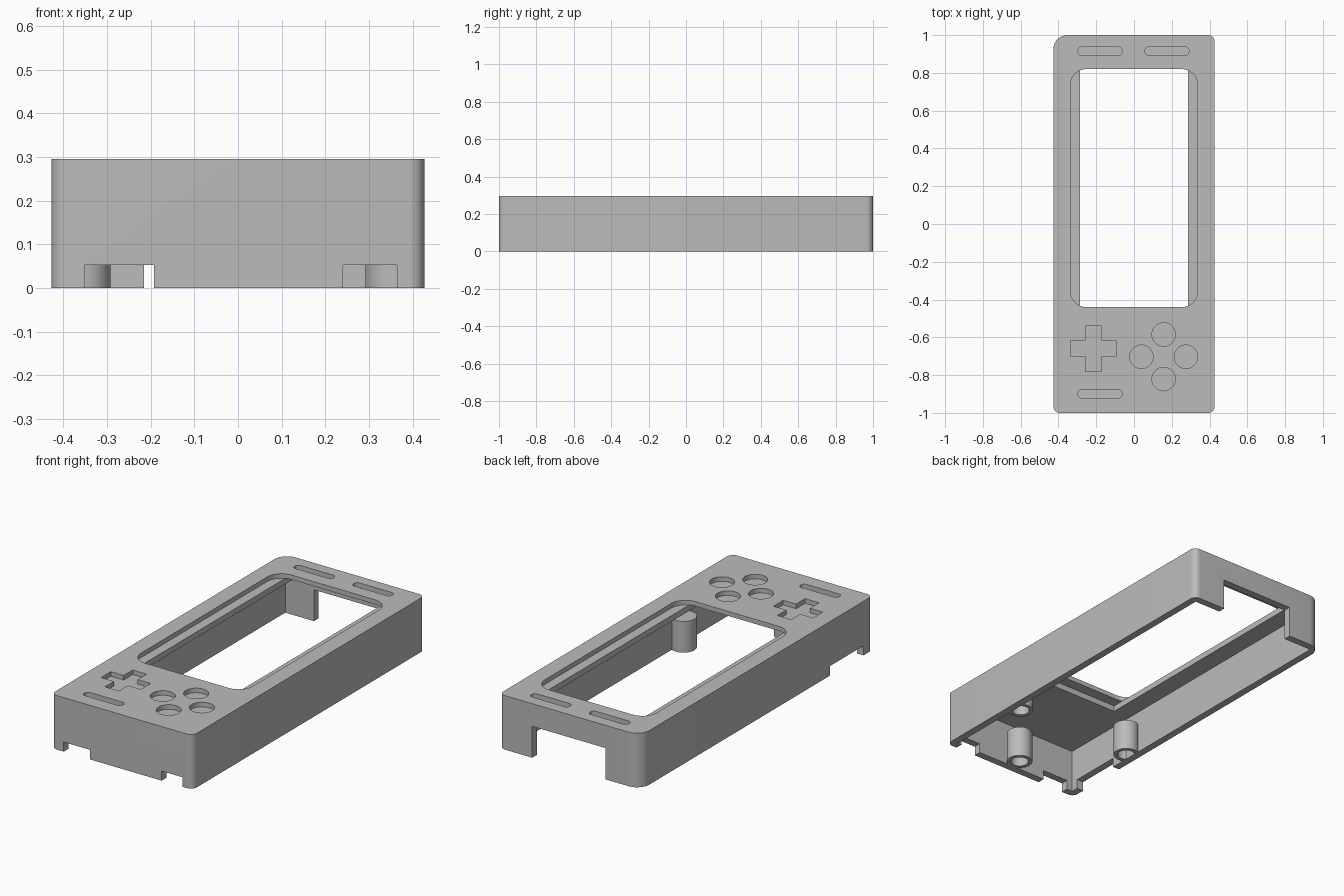
import bpy, bmesh
from math import cos, sin, pi

cube = bpy.data.objects.get("Cube")
if cube:
    bpy.data.objects.remove(cube, do_unlink=True)

grey = bpy.data.materials.new("matte grey")
grey.use_nodes = True
COLOUR = (0.5, 0.5, 0.5, 1)
grey.diffuse_color = COLOUR
grey.node_tree.nodes["Principled BSDF"].inputs["Base Color"].default_value = COLOUR

HEIGHT = 0.295
CEILING = 0.238   # underside of the top plate
SKIN = 0.27       # floor of the button pockets and window recess
OVER = 0.4        # cutters reach past the surface


def prism(name, outline, z0, z1):
    """Extrude a flat outline between two heights."""
    bm = bmesh.new()
    face = bm.faces.new([bm.verts.new((x, y, z0)) for x, y in outline])
    top = bmesh.ops.extrude_face_region(bm, geom=[face])["geom"]
    moved = [v for v in top if isinstance(v, bmesh.types.BMVert)]
    bmesh.ops.translate(bm, verts=moved, vec=(0, 0, z1 - z0))
    bmesh.ops.recalc_face_normals(bm, faces=bm.faces)
    mesh = bpy.data.meshes.new(name)
    bm.to_mesh(mesh)
    bm.free()
    mesh.materials.append(grey)
    obj = bpy.data.objects.new(name, mesh)
    bpy.context.collection.objects.link(obj)
    return obj


def rect(x0, x1, y0, y1, radii=(0, 0, 0, 0), steps=10):
    """Rectangle; radii run back-right, back-left, front-left, front-right in plan."""
    pts = []
    corners = ((x1, y1, -1, -1), (x0, y1, 1, -1), (x0, y0, 1, 1), (x1, y0, -1, 1))
    for i, ((x, y, sx, sy), r) in enumerate(zip(corners, radii)):
        if r == 0:
            pts.append((x, y))
            continue
        for k in range(steps + 1):
            a = (i + k / steps) * pi / 2
            pts.append((x + sx * r + r * cos(a), y + sy * r + r * sin(a)))
    return pts


def circle(x, y, r, n=48):
    return [(x + r * cos(2 * pi * k / n), y + r * sin(2 * pi * k / n)) for k in range(n)]


def plus(x, y, a, w):
    """Cross with arm length a and half width w."""
    quarter = [(a, -w), (a, w), (w, w)]
    pts = []
    for _ in range(4):
        pts += [(x + u, y + v) for u, v in quarter]
        quarter = [(-v, u) for u, v in quarter]
    return pts


def cut(target, outline, z0, z1):
    cutter = prism("cutter", outline, z0, z1)
    cutter.hide_render = True
    mod = target.modifiers.new("cut", "BOOLEAN")
    mod.operation = "DIFFERENCE"
    mod.solver = "EXACT"
    mod.object = cutter
    bpy.context.view_layer.objects.active = target
    bpy.ops.object.modifier_apply(modifier=mod.name)
    bpy.data.objects.remove(cutter, do_unlink=True)


def smooth(obj):
    bpy.ops.object.select_all(action="DESELECT")
    obj.select_set(True)
    bpy.context.view_layer.objects.active = obj
    bpy.ops.object.shade_smooth_by_angle(angle=pi / 6)


# Shell with one larger corner, hollow from below
shell = prism("case_shell", rect(-0.427, 0.427, -1, 1, (0.035, 0.075, 0.035, 0.035)), 0, HEIGHT)
cut(shell, rect(-0.387, 0.387, -0.96, 0.96), -0.1, CEILING)

# Screen window: rounded opening in the skin, longer straight opening beneath
cut(shell, rect(-0.337, 0.337, -0.44, 0.82, (0.085,) * 4), SKIN, OVER)
cut(shell, rect(-0.285, 0.285, -0.5, 0.88), 0.2, SKIN)

# Pockets for the cross pad, round buttons and slots
cut(shell, plus(-0.215, -0.66, 0.12, 0.042), SKIN, OVER)
for dx, dy in ((1, 0), (-1, 0), (0, 1), (0, -1)):
    cut(shell, circle(0.157 + 0.118 * dx, -0.703 + 0.118 * dy, 0.062), SKIN, OVER)
for x, y in ((-0.18, -0.899), (-0.18, 0.915), (0.175, 0.915)):
    cut(shell, rect(x - 0.117, x + 0.117, y - 0.022, y + 0.022, (0.02,) * 4, 6), SKIN, OVER)

# Notches in the lower edge: two in front, one on the right side, a tall one behind
cut(shell, rect(-0.352, -0.193, -1.1, -0.9), -0.1, 0.052)
cut(shell, rect(0.24, 0.364, -1.1, -0.9), -0.1, 0.052)
cut(shell, rect(-0.5, -0.36, -0.92, -0.63), -0.1, 0.052)
cut(shell, rect(-0.215, 0.228, 0.9, 1.1), -0.1, 0.171)
smooth(shell)

# Screw posts with blind holes
for name, x, y in (("left_post", 0.358, -0.49), ("right_post", -0.358, -0.49),
                   ("front_post", 0.02, -0.9)):
    post = prism(name, circle(x, y, 0.066), 0, 0.17)
    cut(post, circle(x, y, 0.045), -0.1, 0.1)
    smooth(post)
